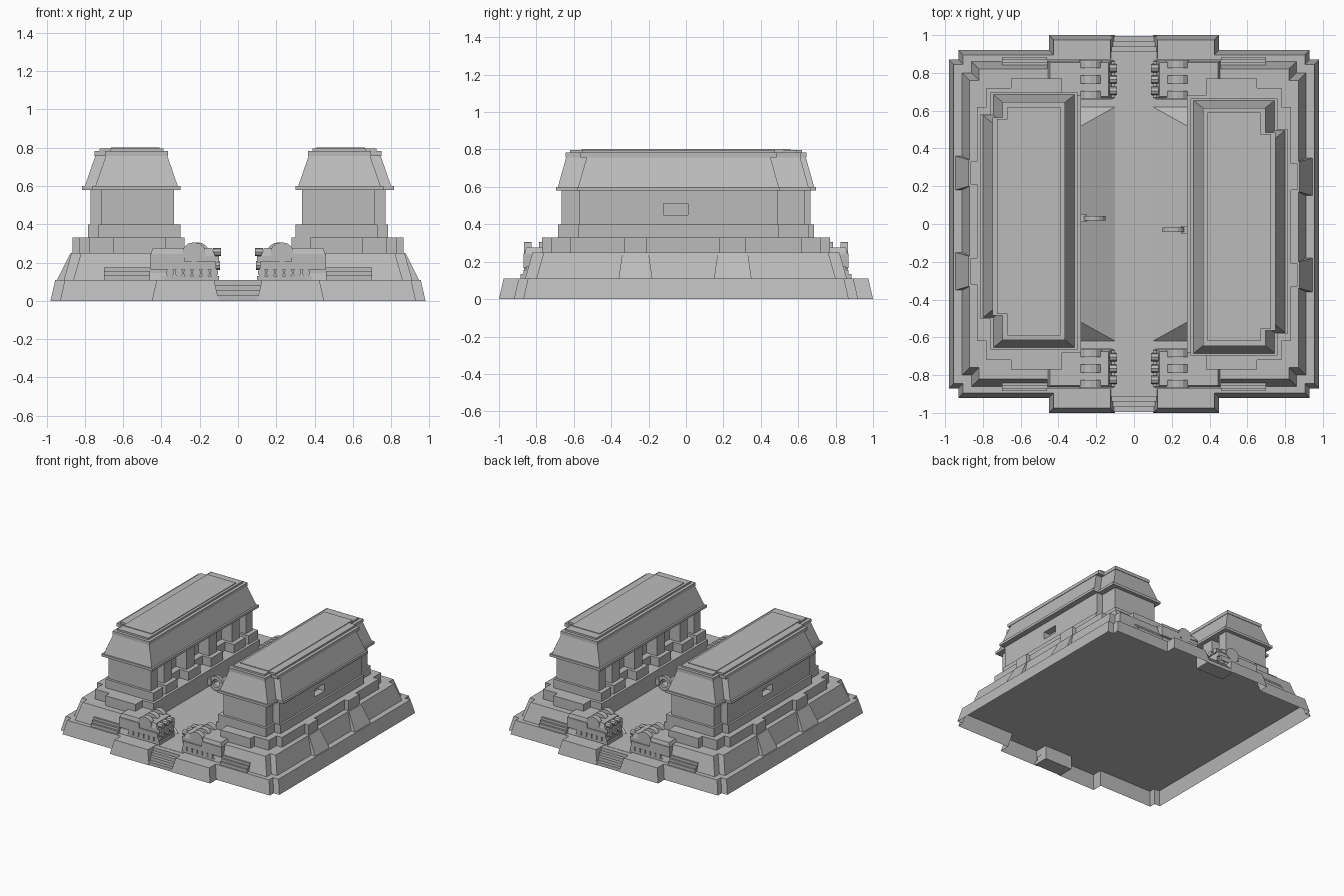
import bpy, bmesh, math
from mathutils import Matrix, Vector

if "Cube" in bpy.data.objects:
    bpy.data.objects.remove(bpy.data.objects["Cube"])

stone = bpy.data.materials.new("grey_stone")
stone.diffuse_color = (0.5, 0.5, 0.5, 1)
stone.use_nodes = True
stone.node_tree.nodes["Principled BSDF"].inputs["Base Color"].default_value = stone.diffuse_color


def finish(name, bm, paired=True):
    """Make the object and, for court halves, its copy turned half round."""
    bmesh.ops.recalc_face_normals(bm, faces=bm.faces)
    me = bpy.data.meshes.new(name)
    bm.to_mesh(me)
    bm.free()
    me.materials.append(stone)
    for i in range(2 if paired else 1):
        ob = bpy.data.objects.new(name + ("_left" if i else "_right" if paired else ""), me)
        ob.rotation_euler.z = math.pi * i
        bpy.context.collection.objects.link(ob)


def add_prism(bm, pts, z0, z1, ix=0.0, iy=0.0, bottom=True):
    """Right-angled outline (counter-clockwise) raised with inward sloping sides."""
    n = len(pts)
    lo, hi = [], []
    for i, p in enumerate(pts):
        a, b = Vector(pts[i - 1]), Vector(pts[(i + 1) % n])
        p = Vector(p)
        d1, d2 = (p - a).normalized(), (b - p).normalized()
        off = Vector((-d1.y - d2.y, d1.x + d2.x))
        lo.append(bm.verts.new((p.x, p.y, z0)))
        hi.append(bm.verts.new((p.x + off.x * ix, p.y + off.y * iy, z1)))
    for i in range(n):
        j = (i + 1) % n
        bm.faces.new((lo[i], lo[j], hi[j], hi[i]))
    bm.faces.new(hi)
    if bottom:
        bm.faces.new(lo[::-1])


def rect(x0, x1, y0, y1):
    return [(x0, y0), (x1, y0), (x1, y1), (x0, y1)]


def add_box(bm, x0, x1, y0, y1, z0, z1):
    add_prism(bm, rect(x0, x1, y0, y1), z0, z1)


def add_cyl(bm, c, r, depth, axis, seg=10, flat=1.0):
    rot = Matrix.Rotation(math.pi / 2, 4, 'X' if axis == 'y' else 'Y')
    m = Matrix.Translation(c) @ Matrix.Diagonal((1, 1, flat, 1)) @ rot
    bmesh.ops.create_cone(bm, cap_ends=True, segments=seg, radius1=r, radius2=r,
                          depth=depth, matrix=m)


def mirror_y(half):
    """Close an outline whose front half is given."""
    return half + [(x, -y) for x, y in reversed(half)]


# Base platform: hollow underneath, with stair notches front and back
half = [(-.98, -.87), (-.93, -.87), (-.93, -.92), (-.45, -.92), (-.45, -1), (-.1, -1),
        (-.1, -.9), (.1, -.9), (.1, -1), (.45, -1), (.45, -.92), (.93, -.92),
        (.93, -.87), (.98, -.87)]
bm = bmesh.new()
add_prism(bm, half + [(-x, -y) for x, y in half], 0, .11, .025, .025, bottom=False)
finish("base_platform", bm, False)

# Entrance stairs
bm = bmesh.new()
for i in range(4):
    add_box(bm, -.123, .123, -.995 + i * .027, -.87, 0, .027 * (i + 1))
finish("entrance_stairs", bm)

# Lower terrace
bm = bmesh.new()
add_prism(bm, mirror_y([(.28, -.86), (.86, -.86), (.86, -.8), (.91, -.8)]), .11, .25, .04, .04)
finish("lower_terrace", bm)

# Upper terrace with stepped corners
bm = bmesh.new()
add_prism(bm, mirror_y([(.28, -.68), (.38, -.68), (.38, -.77), (.65, -.77), (.65, -.72),
                        (.78, -.72), (.78, -.62), (.83, -.62)]), .11, .33)
finish("upper_terrace", bm)

# Buttresses on the outer side
bm = bmesh.new()
for y0, y1 in ((-.36, -.18), (.15, .35)):
    add_prism(bm, rect(.8, .945, y0, y1), .11, .25, .07, .02)
    add_box(bm, .8, .865, y0 + .03, y1 - .03, .25, .33)
finish("buttresses", bm)

# Small stairs on the terrace ends
bm = bmesh.new()
for s in (-1, 1):
    for i in range(3):
        y0, y1 = sorted((s * (.885 - i * .015), s * .8))
        add_box(bm, .46, .7, y0, y1, .11, .135 + i * .02)
finish("terrace_stairs", bm)

# Sloping bench beside the alley
bm = bmesh.new()
v = [bm.verts.new(c) for c in ((.1, -.62, .11), (.1, .62, .11), (.29, .62, .11), (.29, -.62, .11),
                               (.28, -.52, .2), (.28, .52, .2), (.29, .52, .2), (.29, -.52, .2))]
for f in ((0, 1, 5, 4), (4, 5, 6, 7), (0, 4, 7, 3), (1, 2, 6, 5), (2, 3, 7, 6), (0, 3, 2, 1)):
    bm.faces.new([v[i] for i in f])
finish("sloping_bench", bm)

# Ring on its tenon
bm = bmesh.new()
N, M = 16, 4
grid = []
for i in range(N):
    a = 2 * math.pi * i / N
    row = []
    for j in range(M):
        b = 2 * math.pi * (j + .5) / M
        r = .046 + .02 * math.cos(b)
        row.append(bm.verts.new((.21 + r * math.cos(a), -.03 + .018 * math.sin(b),
                                 .245 + r * math.sin(a))))
    grid.append(row)
for i in range(N):
    for j in range(M):
        k, l = (i + 1) % N, (j + 1) % M
        bm.faces.new((grid[i][j], grid[k][j], grid[k][l], grid[i][l]))
add_box(bm, .25, .29, -.05, -.01, .22, .27)
finish("stone_ring", bm)


# Temple: outline with a projecting middle at the outer side
def temple(x0, x1, grow):
    f, b = -.665 - grow, .635 + grow
    m0, m1 = -.57 - grow * .3, .49 + grow * .3
    return [(x0, f), (x1 - .055, f), (x1 - .055, m0), (x1, m0), (x1, m1),
            (x1 - .055, m1), (x1 - .055, b), (x0, b)]


bm = bmesh.new()
add_prism(bm, temple(.38, .785, .02), .33, .4)
for y0, y1 in ((-.685, -.56), (.53, .655)):
    add_box(bm, .3, .4, y0, y1, .33, .4)
finish("temple_plinth", bm)

# Walls, with an open window through the projecting outer part
bm = bmesh.new()
add_box(bm, .43, .715, -.665, .635, .4, .59)
for y0, y1, z0, z1 in ((-.57, -.12, .4, .59), (.01, .49, .4, .59),
                       (-.12, .01, .4, .45), (-.12, .01, .51, .59)):
    add_box(bm, .7, .77, y0, y1, z0, z1)
for y0, y1 in ((-.665, -.58), (.55, .635)):
    add_box(bm, .335, .45, y0, y1, .4, .59)
finish("temple_walls", bm)

# Piers facing the alley, on wider bases
bm = bmesh.new()
for i in range(4):
    y = -.45 + i * .29
    add_box(bm, .335, .45, y - .05, y + .05, .33, .59)
    add_box(bm, .3, .4, y - .075, y + .075, .33, .4)
finish("alley_piers", bm)

# Roof: cornice, sloping vault, cap and top panels
bm = bmesh.new()
add_prism(bm, temple(.3, .815, .03), .58, .6)
add_prism(bm, temple(.315, .8, .02), .6, .76, .055, .045)
add_prism(bm, temple(.365, .75, -.02), .757, .783)
add_prism(bm, temple(.39, .725, -.045), .783, .797)
add_box(bm, .41, .665, -.56, .52, .79, .802)
finish("temple_roof", bm)

# Beast heads looking into the alley at both ends
bm = bmesh.new()
for s in (-1, 1):
    cy = s * .765
    add_box(bm, .1, .39, cy - .095, cy + .095, .11, .13)
    add_box(bm, .14, .46, cy - .085, cy + .085, .11, .17)
    for i in range(6):
        add_cyl(bm, (.125 + i * .046, cy, .147), .022, .2, 'y')
    add_box(bm, .115, .46, cy - .105, cy + .105, .165, .205)
    add_box(bm, .1, .3, cy - .095, cy + .095, .2, .235)
    add_box(bm, .28, .46, cy - .105, cy + .105, .205, .245)
    add_prism(bm, rect(.12, .46, cy - .1, cy + .1), .235, .275, .015, .01)
    for k in (-1, 0, 1):
        add_cyl(bm, (.23, cy + k * .08, .255), .06, .04, 'y', 12, .85)
        add_cyl(bm, (.11, cy + k * .06, .255), .022, .04, 'x', 8)
        add_cyl(bm, (.11, cy + k * .06, .185), .024, .03, 'x', 8)
finish("beast_heads", bm)
